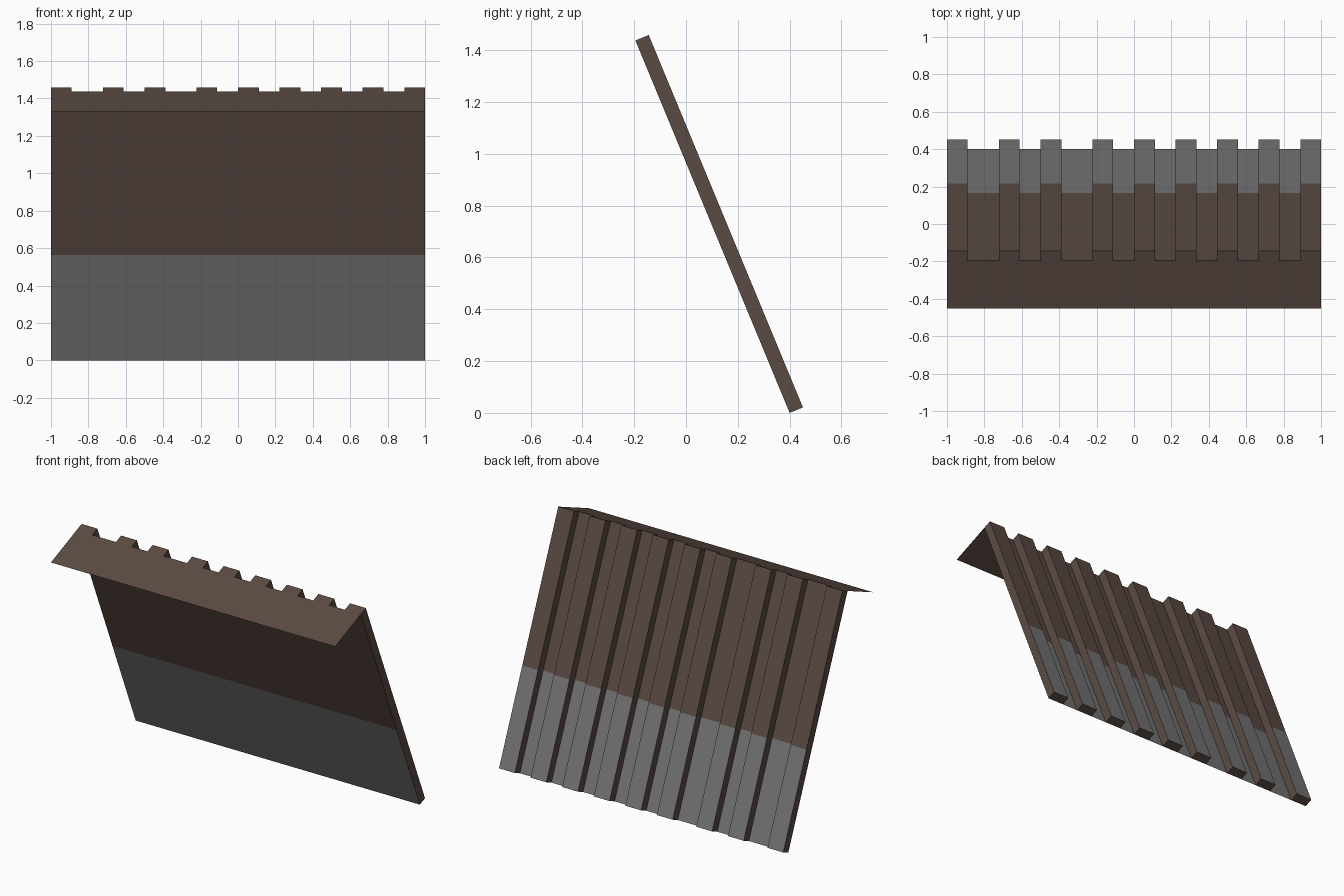
import bpy, math

cube = bpy.data.objects.get("Cube")
if cube:
    bpy.data.objects.remove(cube, do_unlink=True)

U = 1 / 9                      # rib width module
LENGTH = 14 * U                # panel length along its slope
SPLIT = 5.5 * U                # height along the slope where the grey ends
DEPTH = U / 2                  # rib depth
FLAP = 2.5 * U                 # overhang of the top flap
TILT = math.radians(22.5)
BASE_Y = 0.4


def material(name, rgb):
    mat = bpy.data.materials.new(name)
    mat.use_nodes = True
    mat.diffuse_color = (*rgb, 1)
    mat.node_tree.nodes["Principled BSDF"].inputs["Base Color"].default_value = (*rgb, 1)
    return mat


BROWN = material("dark brown", (0.105, 0.069, 0.056))
GREY = material("grey", (0.178, 0.178, 0.178))


def place(x, s, n):
    """Slope frame (across, up the slope, out of the back) to world."""
    return (x,
            BASE_Y - s * math.sin(TILT) + n * math.cos(TILT),
            s * math.cos(TILT) + n * math.sin(TILT))


def build(name, quads):
    """Make an object from (corner list, material index) quads."""
    verts, faces = [], []
    for corners, _ in quads:
        faces.append(range(len(verts), len(verts) + 4))
        verts += [place(*c) for c in corners]
    mesh = bpy.data.meshes.new(name)
    mesh.from_pydata(verts, [], [list(f) for f in faces])
    mesh.materials.append(BROWN)
    mesh.materials.append(GREY)
    for poly, (_, index) in zip(mesh.polygons, quads):
        poly.material_index = index
    obj = bpy.data.objects.new(name, mesh)
    bpy.context.collection.objects.link(obj)
    return obj


def slope_quad(x0, x1, s0, s1, n, back=False):
    quad = [(x0, s0, n), (x1, s0, n), (x1, s1, n), (x0, s1, n)]
    return quad[::-1] if back else quad


def cap_quad(x0, x1, s, n0, n1):
    return [(x0, s, n0), (x1, s, n0), (x1, s, n1), (x0, s, n1)]


# Leaning sheet, grey below and brown above
build("panel_sheet", [
    (slope_quad(-1, 1, 0, SPLIT, 0), 1),
    (slope_quad(-1, 1, SPLIT, LENGTH, 0), 0),
])

# Flap at the top, square to the sheet
build("top_flap", [(cap_quad(-1, 1, LENGTH, -FLAP, 0), 0)])

# Ribs on the back: two-tone outer face, brown sides and ends
for i, start in enumerate((-9, -6.5, -4.5, -2, 0, 2, 4, 6, 8)):
    x0, x1 = start * U, (start + 1) * U
    left = [(x0, 0, 0), (x0, LENGTH, 0), (x0, LENGTH, DEPTH), (x0, 0, DEPTH)]
    right = [(x1, s, n) for _, s, n in reversed(left)]
    build(f"rib_{i + 1}", [
        (slope_quad(x0, x1, 0, SPLIT, DEPTH, True), 1),
        (slope_quad(x0, x1, SPLIT, LENGTH, DEPTH, True), 0),
        (left, 0),
        (right, 0),
        (cap_quad(x0, x1, LENGTH, 0, DEPTH), 0),
        (cap_quad(x0, x1, 0, 0, DEPTH)[::-1], 0),
    ])
